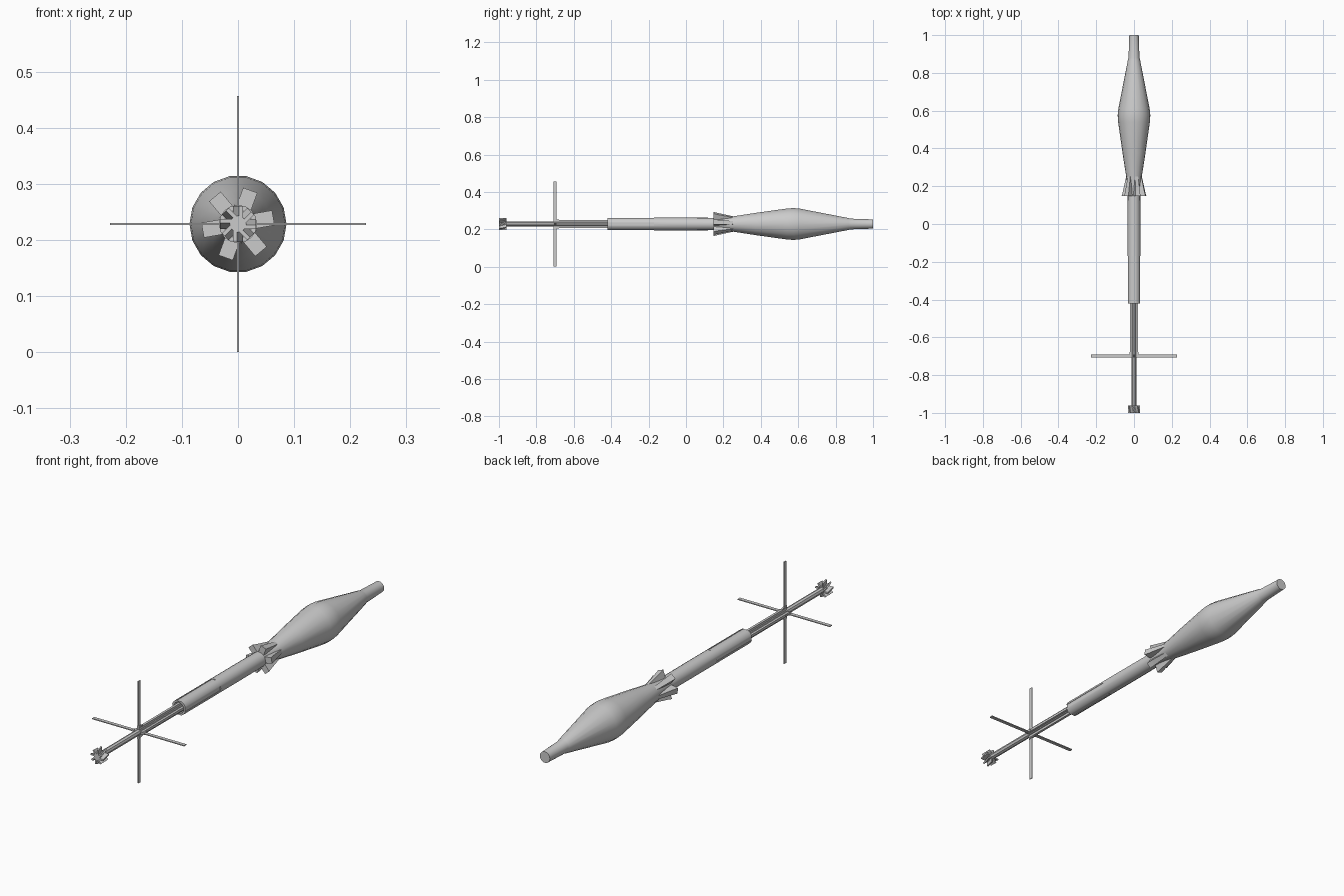
import bpy, bmesh
from math import sin, cos, tau, radians
from mathutils import Matrix, Vector

if "Cube" in bpy.data.objects:
    bpy.data.objects.remove(bpy.data.objects["Cube"])

AXIS_Z = 0.2285


def finish(bm, name, smooth=True):
    bmesh.ops.recalc_face_normals(bm, faces=bm.faces)
    me = bpy.data.meshes.new(name)
    bm.to_mesh(me)
    bm.free()
    ob = bpy.data.objects.new(name, me)
    ob.location.z = AXIS_Z
    bpy.context.collection.objects.link(ob)
    bpy.ops.object.select_all(action='DESELECT')
    ob.select_set(True)
    bpy.context.view_layer.objects.active = ob
    if smooth:
        bpy.ops.object.shade_smooth_by_angle(angle=radians(30))
    return ob


def lathe(name, profile, sides):
    """Capped solid of revolution around y from (y, radius) points."""
    bm = bmesh.new()
    rings = [[bm.verts.new((r * cos(tau * i / sides), y, r * sin(tau * i / sides)))
              for i in range(sides)] for y, r in profile]
    for a, b in zip(rings, rings[1:]):
        for i in range(sides):
            j = (i + 1) % sides
            bm.faces.new((a[i], a[j], b[j], b[i]))
    bm.faces.new(rings[0])
    bm.faces.new(rings[-1])
    return finish(bm, name)


def radial(name, sections, count, start=0.0):
    """Lofted blocks repeated around y; section = (y, r_in, r_out, width, shift)."""
    bm = bmesh.new()
    for k in range(count):
        rot = Matrix.Rotation(-(radians(start) + tau * k / count), 3, 'Y')
        loops = []
        for y, r0, r1, w, s in sections:
            pts = ((r0, s - w / 2), (r1, s - w / 2), (r1, s + w / 2), (r0, s + w / 2))
            loops.append([bm.verts.new(rot @ Vector((r, y, t))) for r, t in pts])
        for a, b in zip(loops, loops[1:]):
            for i in range(4):
                j = (i + 1) % 4
                bm.faces.new((a[i], a[j], b[j], b[i]))
        bm.faces.new(loops[0])
        bm.faces.new(loops[-1])
    return finish(bm, name, False)


# Tapered front body with its blunt nose
lathe("front_body", [(0.17, 0.033), (0.21, 0.036), (0.25, 0.041), (0.37, 0.060),
                     (0.54, 0.084), (0.575, 0.0865), (0.61, 0.083),
                     (0.87, 0.032), (0.88, 0.029), (1.0, 0.025)], 18)

# Middle tube with a shallow recess in its rear end
tube = lathe("middle_tube", [(-0.39, 0.025), (-0.42, 0.025), (-0.42, 0.034),
                             (0.0, 0.034), (0.2, 0.033)], 16)

# Four shallow grooves along the rear of the tube
cutter = radial("groove_cutter", [(-0.45, 0.0305, 0.05, 0.018, 0),
                                  (-0.17, 0.0305, 0.05, 0.018, 0)], 4)
cutter.hide_render = True
cutter.hide_viewport = True
mod = tube.modifiers.new("grooves", 'BOOLEAN')
mod.operation = 'DIFFERENCE'
mod.solver = 'EXACT'
mod.object = cutter

# Ring of six flared outlets
radial("flared_outlets", [(0.148, 0.030, 0.064, 0.027, 0), (0.175, 0.030, 0.057, 0.025, 0),
                          (0.26, 0.030, 0.039, 0.016, 0)], 6, 10)

# Thin tail rod, with four ribs leading back to the fins
lathe("tail_rod", [(-0.995, 0.013), (-0.39, 0.013)], 8)
radial("rod_ribs", [(-0.705, 0.008, 0.021, 0.011, 0),
                    (-0.39, 0.008, 0.021, 0.011, 0)], 4)

# Four long narrow fins on small hinge blocks
radial("fins", [(-0.708, 0.012, 0.2285, 0.004, 0),
                (-0.692, 0.012, 0.2285, 0.004, 0)], 4)
radial("fin_hinges", [(-0.708, 0.012, 0.030, 0.008, 0),
                      (-0.676, 0.012, 0.022, 0.008, 0)], 4)

# Slanted vanes around a small hub at the tail end
lathe("tail_hub", [(-1.0, 0.015), (-0.96, 0.015)], 8)
radial("tail_vanes", [(-1.0, 0.010, 0.032, 0.007, -0.005),
                      (-0.96, 0.010, 0.032, 0.007, 0.005)], 8)
